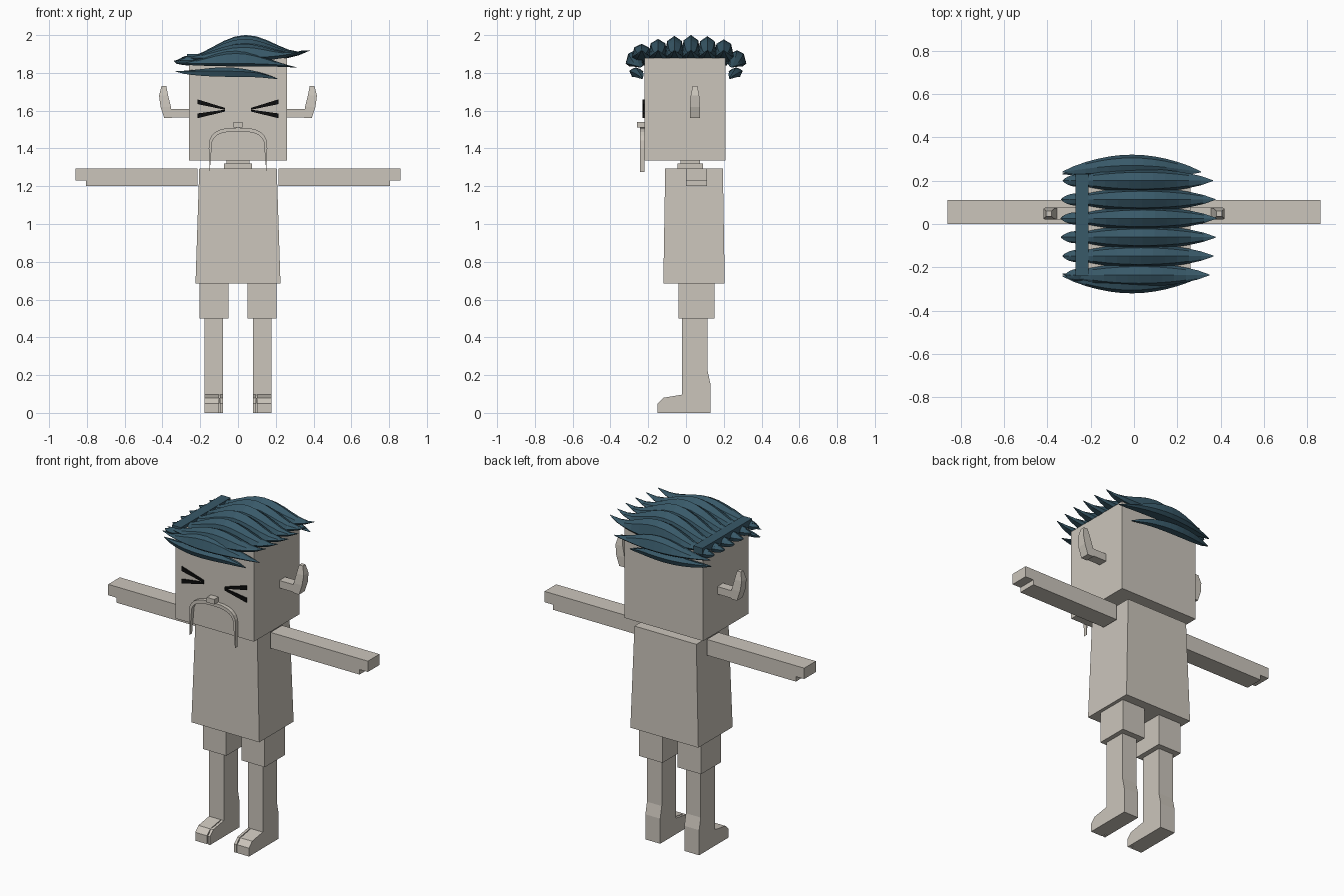
import bpy, bmesh
from math import sin, cos, pi

cube = bpy.data.objects.get("Cube")
if cube:
    bpy.data.objects.remove(cube, do_unlink=True)


def material(name, red, green, blue):
    colour = (red, green, blue, 1)
    made = bpy.data.materials.new(name)
    made.use_nodes = True
    made.diffuse_color = colour
    made.node_tree.nodes["Principled BSDF"].inputs["Base Color"].default_value = colour
    return made


skin = material("pale_skin", 0.6, 0.56, 0.5)
teal = material("teal_hair", 0.04, 0.1, 0.14)
black = material("black_eyes", 0.004, 0.004, 0.004)


def loft(name, rings, mat=skin):
    """Skin a closed solid over rings that have equal point counts."""
    bm = bmesh.new()
    loops = [[bm.verts.new(point) for point in ring] for ring in rings]
    for lower, upper in zip(loops, loops[1:]):
        for i in range(len(lower)):
            bm.faces.new((lower[i - 1], lower[i], upper[i], upper[i - 1]))
    bm.faces.new(loops[0])
    bm.faces.new(loops[-1])
    bmesh.ops.recalc_face_normals(bm, faces=bm.faces)
    mesh = bpy.data.meshes.new(name)
    bm.to_mesh(mesh)
    bm.free()
    mesh.materials.append(mat)
    obj = bpy.data.objects.new(name, mesh)
    bpy.context.collection.objects.link(obj)


def rect(left, right, front, back, z):
    return [(left, front, z), (right, front, z), (right, back, z), (left, back, z)]


def box(name, left, right, front, back, bottom, top, mat=skin):
    loft(name, [rect(left, right, front, back, z) for z in (bottom, top)], mat)


def side_prism(name, outline, left, right, mat=skin):
    loft(name, [[(x, y, z) for y, z in outline] for x in (left, right)], mat)


def front_prism(name, outline, side, front, back, mat=skin):
    loft(name, [[(side * x, y, z) for x, z in outline] for y in (front, back)], mat)


# Head, neck and torso
face = -0.22
box("head", -0.26, 0.26, face, 0.21, 1.335, 1.88)
box("nose", -0.025, 0.025, -0.26, face, 1.51, 1.54)
box("neck_lower", -0.075, 0.075, -0.045, 0.09, 1.29, 1.32)
box("neck_upper", -0.06, 0.06, -0.03, 0.075, 1.31, 1.34)
loft("torso", [rect(-0.225, 0.225, -0.12, 0.205, 0.685),
               rect(-0.205, 0.205, -0.11, 0.195, 1.295)])


def moustache_arch(width, height, steps=6):
    """Quarter of a squarish arch, from the middle of the lip outward."""
    angles = [pi / 2 * i / steps for i in range(steps + 1)]
    return [(width * sin(a) ** 0.7, 1.4 + height * max(cos(a), 0) ** 0.7) for a in angles]


moustache = moustache_arch(0.155, 0.11) + [(0.15, 1.275)] + moustache_arch(0.14, 0.09)[::-1]
toe_outline = [(0, 0), (-0.15, 0), (-0.15, 0.05), (-0.12, 0.08), (0, 0.1)]

for side, label in ((1, "left"), (-1, "right")):
    def across(inner, outer):
        return sorted((side * inner, side * outer))

    # Arm with a stepped end
    box(label + "_arm", *across(0.215, 0.805), 0, 0.11, 1.2, 1.295)
    box(label + "_hand", *across(0.8, 0.86), 0, 0.11, 1.23, 1.295)

    # Ear stem with an upturned, tapered tip
    box(label + "_ear_stem", *across(0.25, 0.37), 0.02, 0.075, 1.565, 1.61)
    ear_sections = ((1.56, 0.35, 0.39, 0), (1.62, 0.355, 0.41, 0),
                    (1.68, 0.37, 0.418, 0.005), (1.73, 0.38, 0.405, 0.015))
    loft(label + "_ear_tip", [rect(*across(inner, outer), 0.02 + taper, 0.075 - taper, z)
                              for z, inner, outer, taper in ear_sections])

    # Leg, flared heel and split toe
    shin = across(0.08, 0.178)
    box(label + "_thigh", *across(0.05, 0.205), -0.04, 0.15, 0.5, 0.685)
    loft(label + "_shin", [rect(*shin, -0.02, back, z) for z, back in
                           ((0, 0.13), (0.15, 0.13), (0.22, 0.115), (0.5, 0.115))])
    box(label + "_instep", *shin, -0.12, 0, 0, 0.08)
    side_prism(label + "_big_toe", toe_outline, *across(0.08, 0.095))
    side_prism(label + "_small_toes", toe_outline, *across(0.1, 0.178))

    # Squinting eye and half of the moustache
    for up, part in ((1, "upper"), (-1, "lower")):
        stroke = [(0.07, 1.605), (0.07, 1.605 + up * 0.01),
                  (0.215, 1.61 + up * 0.05), (0.215, 1.61 + up * 0.025)]
        front_prism(f"{label}_eye_{part}", stroke, side, face - 0.009, face, black)
    front_prism(label + "_moustache", moustache, side, -0.243, face)


def lock(name, y, start, end, base, rise, sag, width, curl=0, bow=0, steps=12):
    """A hair lock lying across the head: pointed ends, swollen middle, curled tip."""
    rings = []
    for i in range(steps + 1):
        t = i / steps
        swell = max(sin(pi * t), 0.01)
        x = start + (end - start) * t
        middle = base + curl * t ** 6
        top = middle + rise * swell ** 2
        low = middle - sag * swell ** 0.5
        shoulder = top - (top - low) / 5
        half = width * swell ** 0.7
        centre = y + bow * swell
        rings.append([(x, centre, top), (x, centre + half * 0.7, shoulder),
                      (x, centre + half, middle), (x, centre + half * 0.6, low),
                      (x, centre - half * 0.6, low), (x, centre - half, middle),
                      (x, centre - half * 0.7, shoulder)])
    loft(name, rings, teal)


# Crown locks with short swept tips on the right side, highest in the middle
crown_count = 6
for i in range(crown_count):
    y = -0.235 + 0.087 * i
    offset = (y - 0.02) ** 2
    lock(f"crown_lock_{i}", y, start=-0.3, end=0.38 - offset / 2, base=1.88,
         rise=0.12 * (1 - 6 * offset), sag=0.02, width=0.055, curl=0.04)
    lock(f"swept_tip_{i}", y, start=-0.34 + offset / 3, end=-0.2, base=1.865,
         rise=0.025, sag=0.025, width=0.028, curl=0.02)
box("hair_band", -0.27, -0.21, -0.24, 0.23, 1.86, 1.9, teal)

# Hanging locks along the front and back edges
for out, label in ((-1, "front"), (1, "back")):
    lock(label + "_fringe", out * 0.24, start=-0.33, end=0.31, base=1.85,
         rise=0.07, sag=0.015, width=0.05, curl=-0.02, bow=out * 0.03)
    lock(label + "_under_lock", out * 0.23, start=-0.33, end=0.21, base=1.81,
         rise=0.02, sag=0.03, width=0.035, curl=-0.04, bow=out * 0.035)
